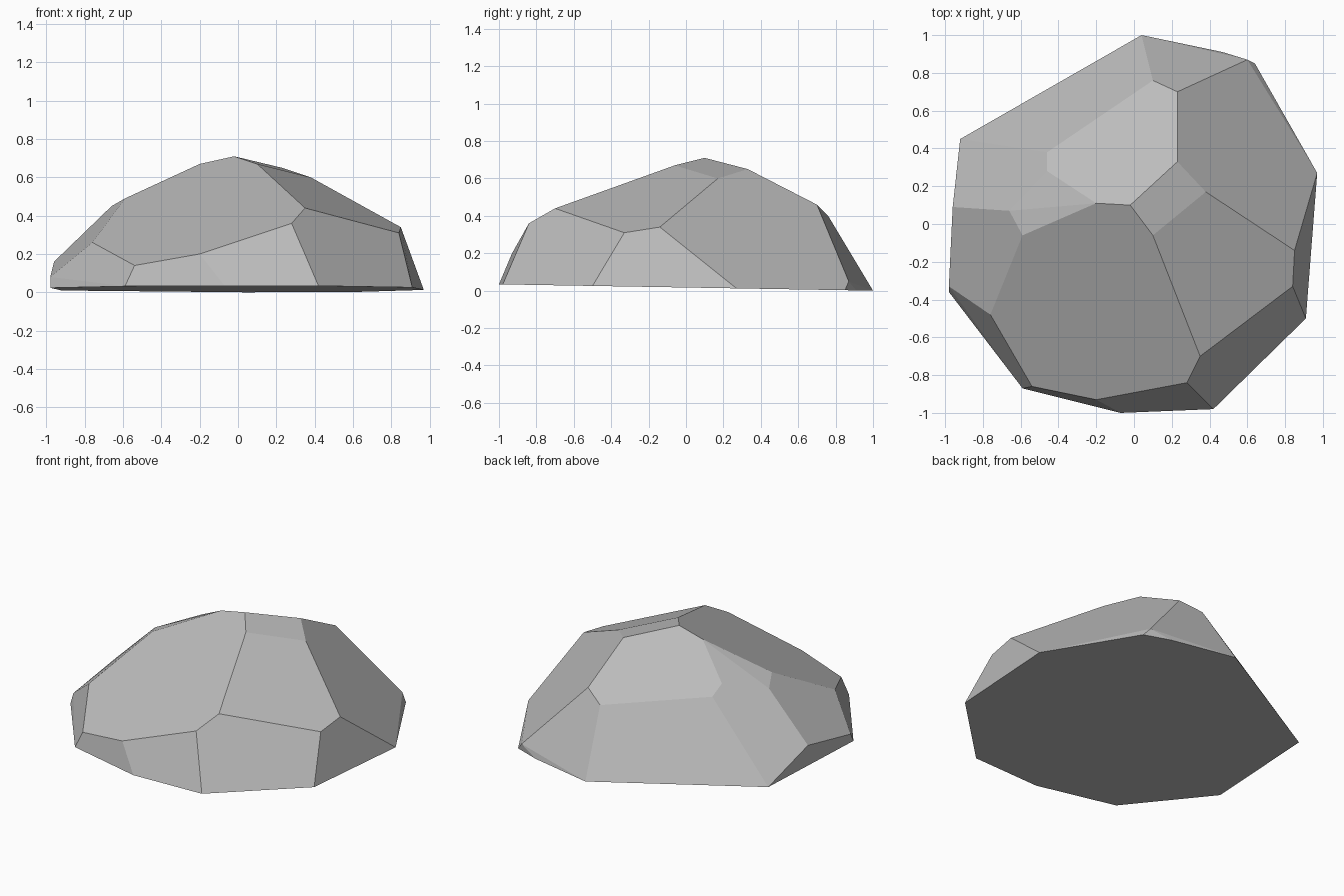
import bpy
import bmesh
import math
from mathutils import Vector

default_cube = bpy.data.objects.get("Cube")
if default_cube:
    bpy.data.objects.remove(default_cube, do_unlink=True)


def make_material(name, rgb):
    material = bpy.data.materials.new(name)
    material.use_nodes = True
    colour = (*rgb, 1.0)
    material.diffuse_color = colour
    shader = material.node_tree.nodes["Principled BSDF"]
    shader.inputs["Base Color"].default_value = colour
    shader.inputs["Roughness"].default_value = 0.9
    return material


def base_height(y):
    """The flat underside rises very slightly towards the front."""
    return 0.017 * (1 - y)


# Outline of the underside
footprint = [
    (0.04, 1), (0.47, 0.91), (0.64, 0.85), (0.97, 0.27), (0.91, -0.5),
    (0.42, -0.98), (-0.07, -1), (-0.59, -0.87), (-0.98, -0.36), (-0.92, 0.45),
]

# Corners of the chipped facets, grouped from the crown down to the sides
crown = [
    (-0.02, 0.1, 0.71), (-0.2, 0.11, 0.67), (0.1, -0.06, 0.67),
    (0.23, 0.33, 0.65), (0.38, 0.17, 0.6),
]
shoulder = [
    (-0.46, 0.28, 0.51), (-0.46, 0.38, 0.46), (-0.59, -0.06, 0.49),
    (-0.66, 0.07, 0.45), (0.23, 0.7, 0.46), (0.1, 0.76, 0.4),
    (0.35, -0.7, 0.44), (0.28, -0.84, 0.36),
]
flanks = [
    (0.85, -0.14, 0.34), (0.84, -0.33, 0.31), (-0.2, -0.93, 0.2),
    (-0.54, -0.86, 0.14), (-0.76, -0.48, 0.26), (-0.96, 0.09, 0.16),
    (-0.98, -0.33, 0.08), (0.6, 0.87, 0.05),
]


def build_faceted_stone(name, points, material):
    """Wrap the corners in a convex shell and merge it into flat facets."""
    mesh = bpy.data.meshes.new(name)
    bm = bmesh.new()
    for point in points:
        bm.verts.new(Vector(point))
    bmesh.ops.convex_hull(bm, input=bm.verts[:])
    loose = [vert for vert in bm.verts if not vert.link_faces]
    bmesh.ops.delete(bm, geom=loose, context="VERTS")
    bmesh.ops.dissolve_limit(
        bm, angle_limit=math.radians(4), verts=bm.verts[:], edges=bm.edges[:]
    )
    bmesh.ops.recalc_face_normals(bm, faces=bm.faces[:])
    for face in bm.faces:
        face.smooth = False
    bm.to_mesh(mesh)
    bm.free()
    mesh.materials.append(material)
    stone = bpy.data.objects.new(name, mesh)
    bpy.context.collection.objects.link(stone)
    return stone


stone_grey = make_material("stone grey", (0.5, 0.5, 0.5))
underside = [(x, y, base_height(y)) for x, y in footprint]
build_faceted_stone("rock", underside + crown + shoulder + flanks, stone_grey)
